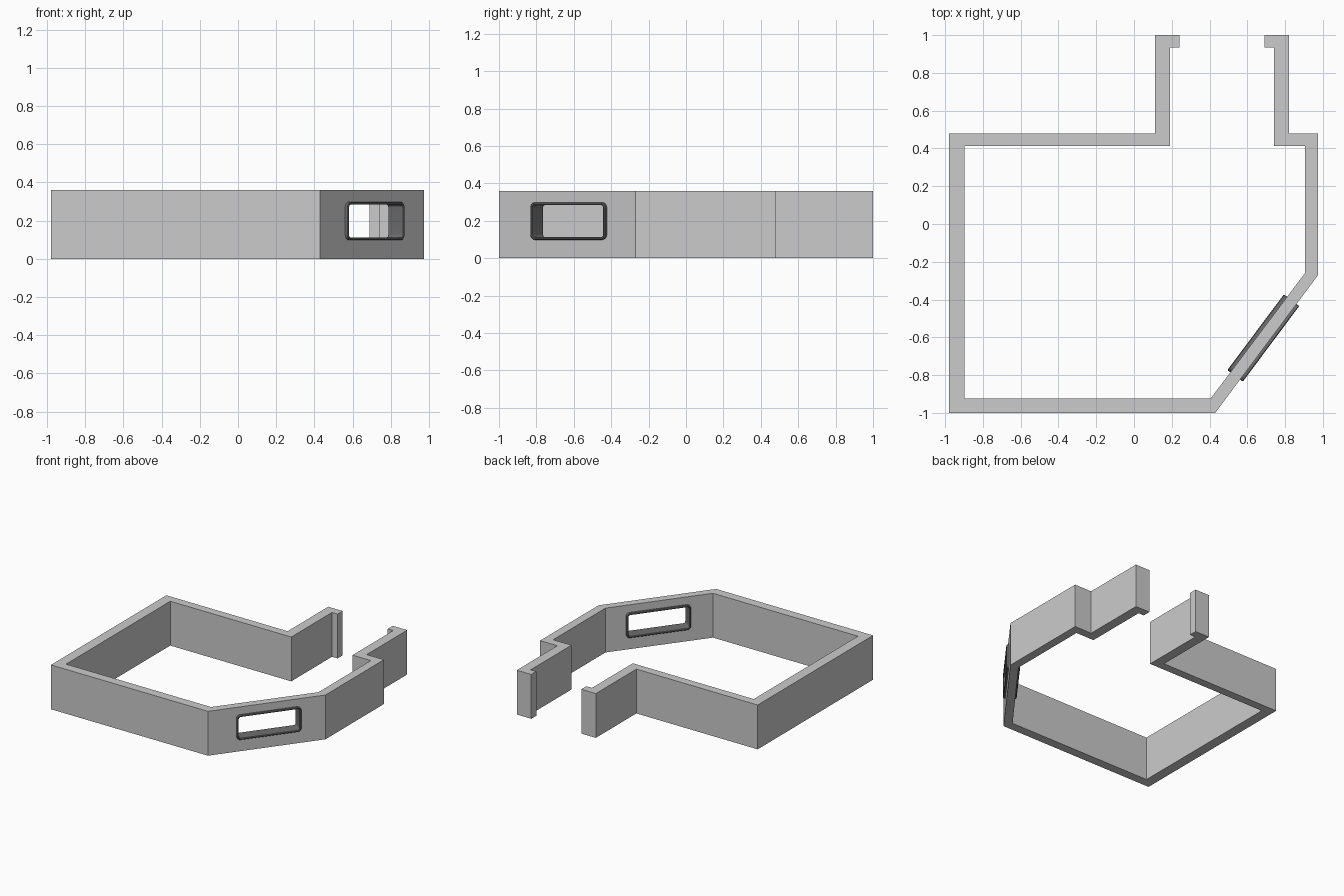
import bpy, bmesh, math
from mathutils import Matrix, Vector

if "Cube" in bpy.data.objects:
    bpy.data.objects.remove(bpy.data.objects["Cube"], do_unlink=True)


def material(name, grey):
    mat = bpy.data.materials.new(name)
    mat.use_nodes = True
    colour = (grey, grey, grey, 1)
    mat.diffuse_color = colour
    mat.node_tree.nodes["Principled BSDF"].inputs["Base Color"].default_value = colour
    return mat


def finish(bm, name, mat, matrix=None):
    bmesh.ops.recalc_face_normals(bm, faces=bm.faces)
    mesh = bpy.data.meshes.new(name)
    bm.to_mesh(mesh)
    bm.free()
    mesh.materials.append(mat)
    obj = bpy.data.objects.new(name, mesh)
    bpy.context.collection.objects.link(obj)
    if matrix:
        obj.matrix_world = matrix
    return obj


def rounded_rect(half_w, half_h, radius, steps=6):
    corners = [(1, 1, 0), (-1, 1, 90), (-1, -1, 180), (1, -1, 270)]
    points = []
    for sx, sy, start in corners:
        for i in range(steps + 1):
            a = math.radians(start + 90 * i / steps)
            points.append((sx * (half_w - radius) + radius * math.cos(a),
                           sy * (half_h - radius) + radius * math.sin(a)))
    return points


def loft(bm, sections, closed):
    # sections: (inset, depth) pairs swept around the window outline
    rings = [[bm.verts.new((x, y, depth)) for x, y in
              rounded_rect(HALF_W - inset, HALF_H - inset, RADIUS - inset)]
             for inset, depth in sections]
    count = len(rings[0])
    pairs = list(zip(rings, rings[1:])) + ([(rings[-1], rings[0])] if closed else [])
    for a, b in pairs:
        for i in range(count):
            j = (i + 1) % count
            bm.faces.new((a[i], a[j], b[j], b[i]))
    if not closed:
        bm.faces.new(rings[0])
        bm.faces.new(rings[-1])


HEIGHT = 0.36
HALF_W, HALF_H, RADIUS = 0.25, 0.1, 0.03
wall_grey = material("light grey", 0.6)
frame_grey = material("dark grey", 0.16)

# Perimeter wall with its open entrance at the back
outline = [(0.24, 1), (0.11, 1), (0.11, 0.48), (-0.98, 0.48), (-0.98, -1),
           (0.43, -1), (0.975, -0.27), (0.975, 0.48), (0.82, 0.48), (0.82, 1),
           (0.69, 1), (0.69, 0.935), (0.74, 0.935), (0.74, 0.412),
           (0.905, 0.412), (0.905, -0.26), (0.405, -0.925), (-0.897, -0.925),
           (-0.897, 0.412), (0.19, 0.412), (0.19, 0.935), (0.24, 0.935)]
bm = bmesh.new()
base = bm.faces.new([bm.verts.new((x, y, 0)) for x, y in outline])
top = bmesh.ops.extrude_face_region(bm, geom=[base])
bmesh.ops.translate(bm, vec=(0, 0, HEIGHT),
                    verts=[v for v in top["geom"] if isinstance(v, bmesh.types.BMVert)])
wall = finish(bm, "perimeter_wall", wall_grey)

# Window placement on the diagonal wall: local x along it, y up, z outward
corner = Vector((0.43, -1, 0))
along = (Vector((0.975, -0.27, 0)) - corner).normalized()
up = Vector((0, 0, 1))
outward = along.cross(up)
centre = corner + along * 0.47 - outward * 0.033 + up * 0.198
place = Matrix((along, up, outward)).transposed().to_4x4()
place.translation = centre

# Window opening
bm = bmesh.new()
loft(bm, [(0.004, -0.1), (0.004, 0.1)], closed=False)
cutter = finish(bm, "window_cutter", wall_grey, place)
cutter.hide_render = True
cutter.hide_viewport = True
cut = wall.modifiers.new("window_opening", "BOOLEAN")
cut.operation = "DIFFERENCE"
cut.solver = "EXACT"
cut.object = cutter

# Window frame: thin ring with softened edges
rim, soft, half_d = 0.014, 0.004, 0.051
bm = bmesh.new()
loft(bm, [(soft, -half_d), (0, soft - half_d), (0, half_d - soft), (soft, half_d),
          (rim - soft, half_d), (rim, half_d - soft), (rim, soft - half_d),
          (rim - soft, -half_d)], closed=True)
frame = finish(bm, "window_frame", frame_grey, place)
bpy.ops.object.select_all(action="DESELECT")
frame.select_set(True)
bpy.context.view_layer.objects.active = frame
bpy.ops.object.shade_smooth_by_angle(angle=math.radians(30))
